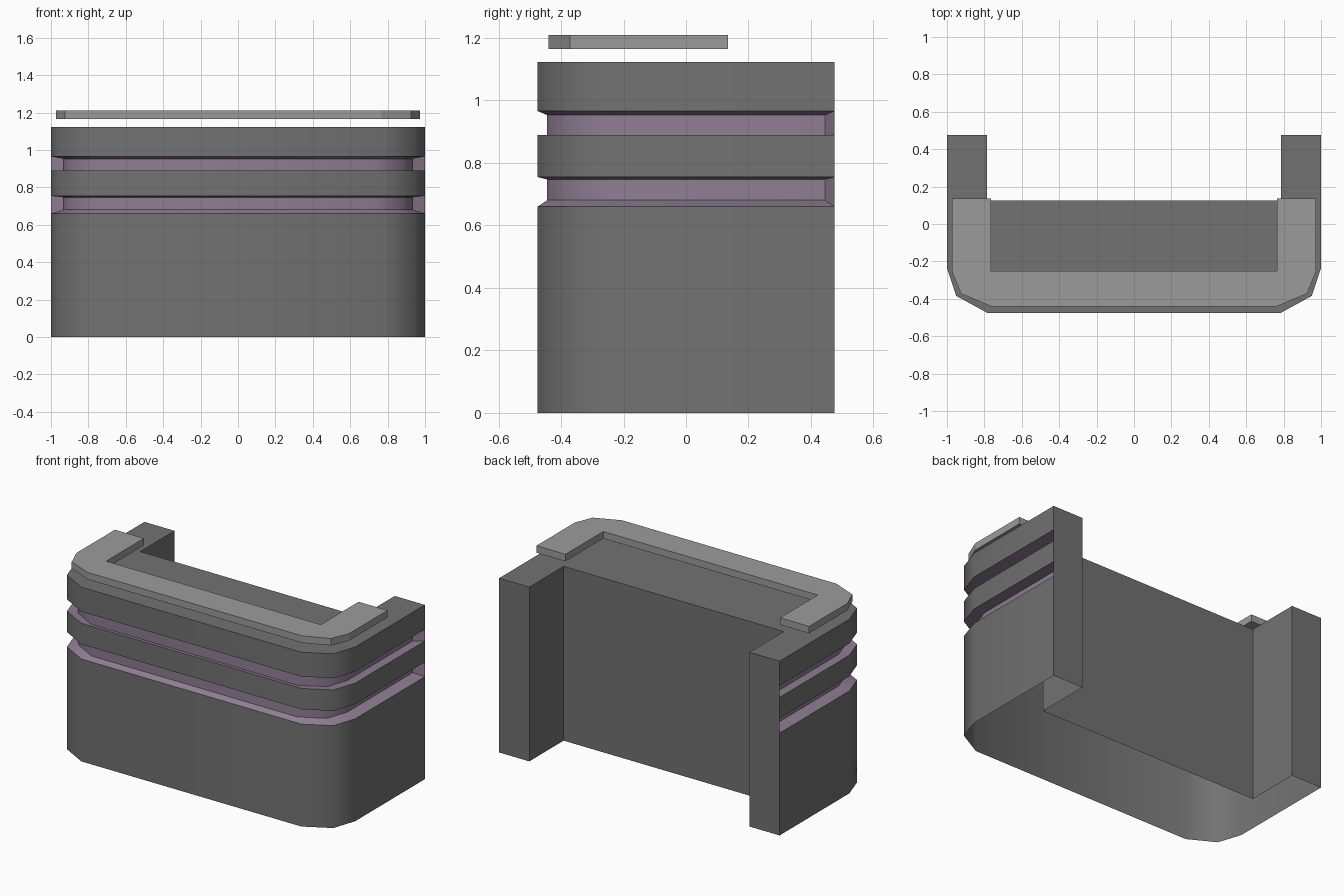
import bpy, bmesh, math

if "Cube" in bpy.data.objects:
    bpy.data.objects.remove(bpy.data.objects["Cube"])


def material(name, rgb):
    m = bpy.data.materials.new(name)
    m.diffuse_color = (*rgb, 1.0)
    m.use_nodes = True
    m.node_tree.nodes["Principled BSDF"].inputs["Base Color"].default_value = m.diffuse_color
    return m


grey = material("dark grey", (0.168, 0.168, 0.168))
lilac = material("dusty lilac", (0.275, 0.207, 0.29))
light = material("light grey", (0.33, 0.33, 0.33))


def mirrored(half):
    """Right-hand outline points followed by their mirror images."""
    return half + [(-x, y) for x, y in reversed(half)]


def finish(bm, name, mats):
    bmesh.ops.recalc_face_normals(bm, faces=bm.faces[:])
    me = bpy.data.meshes.new(name)
    bm.to_mesh(me)
    bm.free()
    ob = bpy.data.objects.new(name, me)
    bpy.context.collection.objects.link(ob)
    for m in mats:
        me.materials.append(m)
    return ob


# Counter body: U-shaped plan, open underneath, with two recessed bands
outer = mirrored([(1, 0.475), (1, -0.235), (0.95, -0.385), (0.785, -0.475)])
inner = [(-0.785, 0.475), (-0.785, 0.125), (0.785, 0.125), (0.785, 0.475)]
TOP = 1.123
# rows of (height, plan scale)
rows = [(0, 1), (0.66, 1), (0.681, 0.935), (0.747, 0.935), (0.755, 1),
        (0.89, 1), (0.885, 0.935), (0.953, 0.935), (0.966, 1), (TOP, 1)]

bm = bmesh.new()
rings = [[bm.verts.new((x * s, y * s, z)) for x, y in outer] for z, s in rows]
low = [bm.verts.new((x, y, 0)) for x, y in inner]
high = [bm.verts.new((x, y, TOP)) for x, y in inner]

for i in range(len(rows) - 1):
    a, b = rings[i], rings[i + 1]
    recessed = rows[i][1] < 1 or rows[i + 1][1] < 1
    for j in range(len(outer) - 1):
        f = bm.faces.new((a[j], a[j + 1], b[j + 1], b[j]))
        f.material_index = 1 if recessed else 0

# sloped ends of the recessed bands
for i in (1, 5):
    for k in (0, -1):
        f = bm.faces.new([rings[i + n][k] for n in range(4)])
        f.material_index = 1

# arm ends, inner walls and top
for k, lo, hi in ((0, low[-1], high[-1]), (-1, low[0], high[0])):
    edge = [r[k] for r, (z, s) in zip(rings, rows) if s == 1]
    bm.faces.new(edge + [hi, lo])
for j in range(3):
    bm.faces.new((low[j], low[j + 1], high[j + 1], high[j]))
bm.faces.new(rings[-1] + high)
body = finish(bm, "counter_body", [grey, lilac])

bpy.context.view_layer.objects.active = body
body.select_set(True)
bpy.ops.object.shade_smooth_by_angle(angle=math.radians(50))

# Counter top: thin U-shaped slab floating above the body
slab = mirrored([(0.765, -0.25), (0.765, 0.135), (0.972, 0.135),
                 (0.972, -0.257), (0.925, -0.372), (0.765, -0.44)])
bm = bmesh.new()
face = bm.faces.new([bm.verts.new((x, y, 1.165)) for x, y in slab])
ext = bmesh.ops.extrude_face_region(bm, geom=[face], use_keep_orig=True)
for v in ext["geom"]:
    if isinstance(v, bmesh.types.BMVert):
        v.co.z = 1.21
finish(bm, "counter_top", [light])
